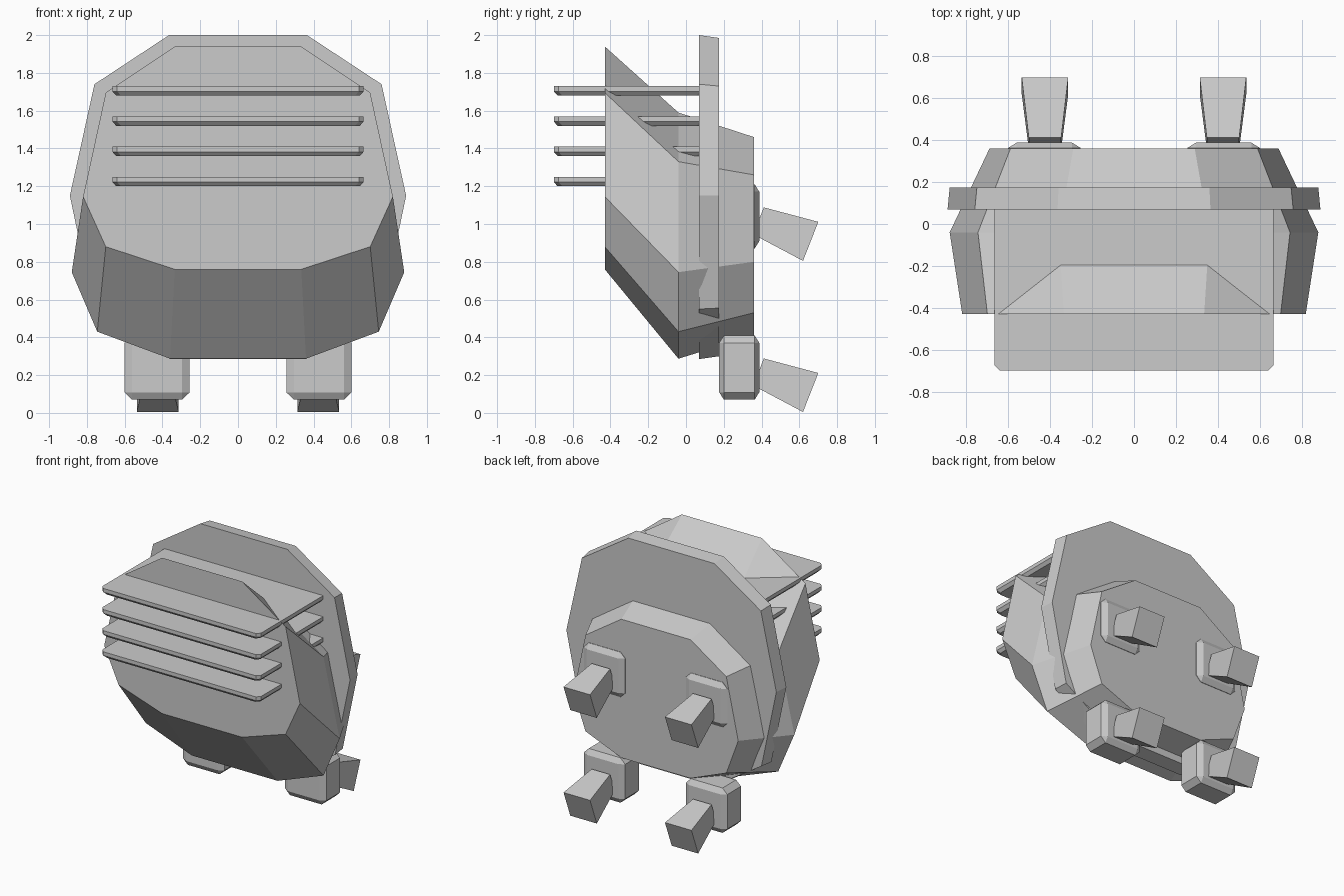
import bpy, bmesh
from mathutils import Vector

if "Cube" in bpy.data.objects:
    bpy.data.objects.remove(bpy.data.objects["Cube"])


def loft(name, rings):
    """Solid skin through matching point rings, capped at both ends."""
    bm = bmesh.new()
    loops = [[bm.verts.new(p) for p in ring] for ring in rings]
    n = len(loops[0])
    for a, b in zip(loops, loops[1:]):
        for i in range(n):
            j = (i + 1) % n
            bm.faces.new((a[i], a[j], b[j], b[i]))
    bm.faces.new(loops[0])
    bm.faces.new(loops[-1])
    bmesh.ops.recalc_face_normals(bm, faces=bm.faces)
    return finish(name, bm)


def finish(name, bm):
    me = bpy.data.meshes.new(name)
    bm.to_mesh(me)
    bm.free()
    ob = bpy.data.objects.new(name, me)
    bpy.context.collection.objects.link(ob)
    return ob


def decagon(y, widths, heights):
    """Ten-sided outline from the half widths and heights of its right side."""
    right = list(zip(widths, heights))
    return [(x, y, z) for x, z in right] + [(-x, y, z) for x, z in reversed(right)]


# Faceted body: tall slanted front, widest ring, smaller back
loft("body", [
    decagon(-0.43, (0.335, 0.70, 0.82, 0.70, 0.335), (1.94, 1.695, 1.145, 0.88, 0.76)),
    decagon(-0.04, (0.36, 0.745, 0.88, 0.745, 0.36), (1.59, 1.33, 0.745, 0.43, 0.287)),
    decagon(0.36, (0.29, 0.59, 0.69, 0.59, 0.29), (1.46, 1.26, 0.80, 0.53, 0.41)),
])

# Flat plate around the body
loft("back_plate", [
    decagon(0.07, (0.365, 0.76, 0.89, 0.765, 0.36), (2.0, 1.74, 1.15, 0.55, 0.285)),
    decagon(0.175, (0.36, 0.75, 0.88, 0.755, 0.355), (1.985, 1.73, 1.15, 0.555, 0.30)),
])


def slat_ring(z, inset):
    x, y0, y1, c = 0.665 - inset, -0.70 + inset, 0.10 - inset, 0.025
    return [(x - c, y0, z), (x, y0 + c, z), (x, y1 - c, z), (x - c, y1, z),
            (c - x, y1, z), (-x, y1 - c, z), (-x, y0 + c, z), (c - x, y0, z)]


# Four horizontal slats with chamfered undersides
for k in range(4):
    z = 1.20 + 0.16 * k
    loft(f"slat_{k + 1}", [slat_ring(z, 0.02), slat_ring(z + 0.022, 0), slat_ring(z + 0.05, 0)])


def block(name, centre, size):
    bm = bmesh.new()
    bmesh.ops.create_cube(bm, size=1)
    bmesh.ops.bevel(bm, geom=list(bm.edges), offset=0.115, segments=1, affect='EDGES')
    bmesh.ops.scale(bm, vec=size, verts=bm.verts)
    bmesh.ops.translate(bm, vec=centre, verts=bm.verts)
    finish(name, bm)


# Four mounting blocks, each with a flared peg tilted downwards
axis, up, side = Vector((0, 0.93, -0.365)), Vector((0, 0.365, 0.93)), Vector((1, 0, 0))
for sx, lr in ((-1, "left"), (1, "right")):
    for dz, level in ((0, "lower"), (0.80, "upper")):
        block(f"{level}_block_{lr}", (sx * 0.428, 0.282, 0.24 + dz), (0.345, 0.212, 0.34))
        end = Vector((sx * 0.425, 0.66, 0.108 + dz))
        rings = []
        for centre, h in ((end - axis * 0.297, 0.077), (end, 0.111)):
            rings.append([centre + side * a * h + up * b * h
                          for a, b in ((-1, -1), (1, -1), (1, 1), (-1, 1))])
        loft(f"{level}_peg_{lr}", rings)
